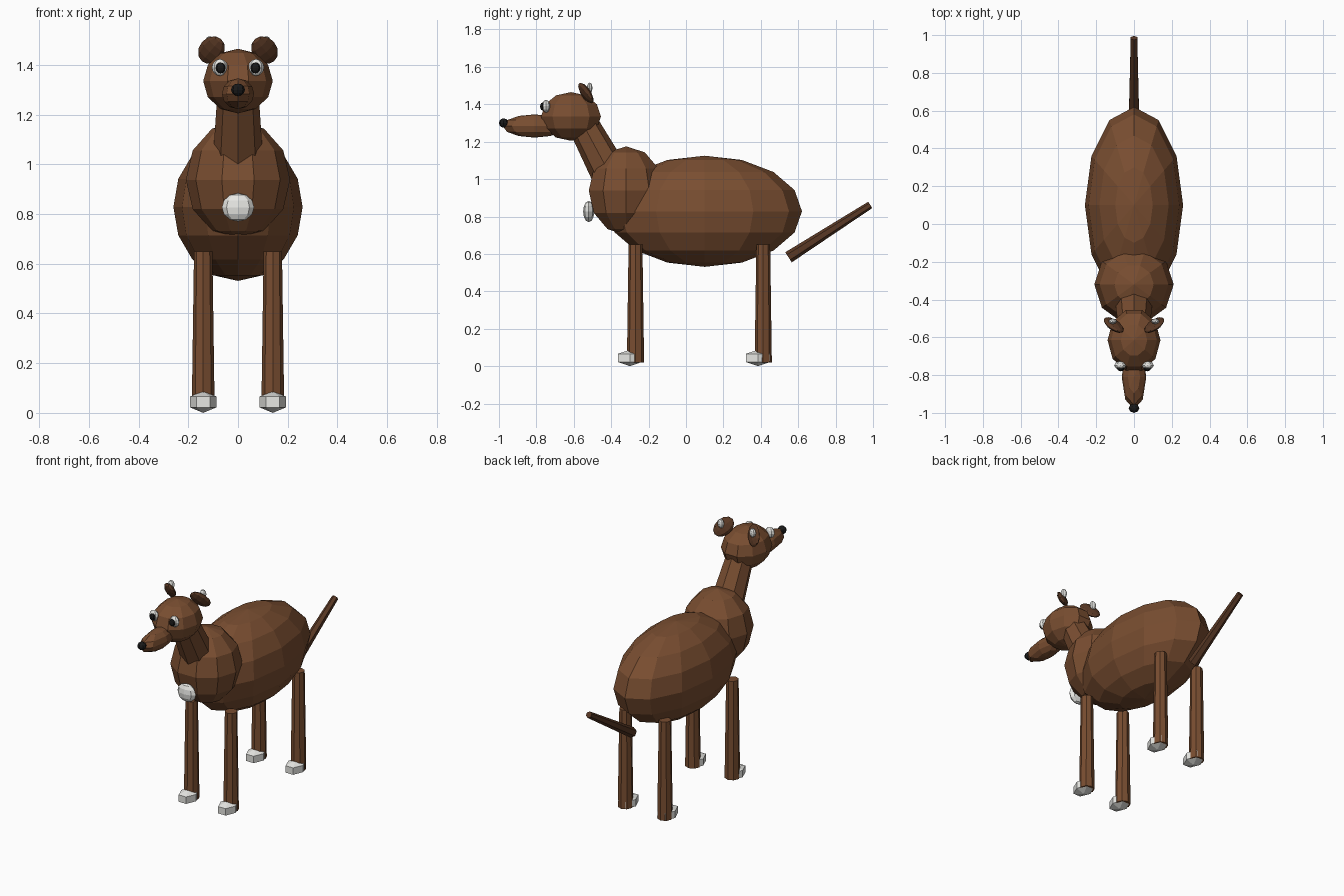
import bpy, bmesh
from math import radians, pi
from mathutils import Vector, Matrix, Euler

if "Cube" in bpy.data.objects:
    bpy.data.objects.remove(bpy.data.objects["Cube"])


def material(name, rgb):
    m = bpy.data.materials.new(name)
    m.diffuse_color = (*rgb, 1)
    m.use_nodes = True
    m.node_tree.nodes["Principled BSDF"].inputs["Base Color"].default_value = m.diffuse_color
    return m


BROWN = material("brown", (0.19, 0.075, 0.03))
DARK = material("dark_brown", (0.10, 0.04, 0.018))
WHITE = material("white", (0.8, 0.8, 0.77))
BLACK = material("black", (0.01, 0.01, 0.01))


def finish(name, bm, mat):
    mesh = bpy.data.meshes.new(name)
    bm.to_mesh(mesh)
    bm.free()
    mesh.materials.append(mat)
    ob = bpy.data.objects.new(name, mesh)
    bpy.context.collection.objects.link(ob)
    return ob


def ball(name, pos, radii, mat, segs=8, rings=6, rot=(0, 0, 0)):
    """Low-poly ellipsoid, poles along z, with corners on the x axis."""
    bm = bmesh.new()
    bmesh.ops.create_uvsphere(bm, u_segments=segs, v_segments=rings, radius=1)
    turn = Euler([radians(a) for a in rot]).to_matrix().to_4x4()
    bm.transform(Matrix.Translation(pos) @ turn @ Matrix.Diagonal((*radii, 1))
                 @ Matrix.Rotation(pi / 2, 4, 'Z'))
    return finish(name, bm, mat)


def rod(name, a, b, ra, rb, mat, segs=8):
    """Tapered cylinder from a to b."""
    a, b = Vector(a), Vector(b)
    bm = bmesh.new()
    bmesh.ops.create_cone(bm, cap_ends=True, segments=segs, radius1=ra,
                          radius2=rb, depth=(b - a).length)
    turn = Vector((0, 0, 1)).rotation_difference(b - a).to_matrix().to_4x4()
    bm.transform(Matrix.Translation((a + b) / 2) @ turn)
    return finish(name, bm, mat)


# Trunk, chest and neck
ball("body", (0, 0.10, 0.828), (0.26, 0.52, 0.297), BROWN, 12, 8)
ball("chest", (0, -0.32, 0.938), (0.21, 0.21, 0.237), BROWN, 10, 6)
ball("chest_patch", (0, -0.52, 0.827), (0.065, 0.03, 0.057), WHITE)
rod("neck", (0, -0.41, 1.033), (0, -0.57, 1.33), 0.10, 0.08, BROWN)

# Head, muzzle and nose
ball("head", (0, -0.615, 1.335), (0.14, 0.168, 0.13), BROWN, 10, 6)
ball("muzzle", (0, -0.81, 1.284), (0.065, 0.17, 0.062), BROWN)
ball("nose", (0, -0.975, 1.30), (0.028, 0.025, 0.025), BLACK)

# Paired parts
for side, s in (("right", 1), ("left", -1)):
    ball(f"{side}_eye", (s * 0.073, -0.748, 1.39), (0.032, 0.022, 0.034), WHITE)
    ball(f"{side}_pupil", (s * 0.07, -0.766, 1.388), (0.02, 0.014, 0.022), BLACK)
    ball(f"{side}_ear", (s * 0.107, -0.535, 1.46), (0.05, 0.02, 0.07), DARK,
         rot=(33, -40 * s, 0))
    ball(f"{side}_ear_patch", (s * 0.113, -0.515, 1.487), (0.022, 0.015, 0.029),
         WHITE)
    for end, y, hoof_y in (("front", -0.27, -0.30), ("back", 0.413, 0.385)):
        rod(f"{side}_{end}_leg", (s * 0.14, y, 0.02), (s * 0.14, y, 0.65),
            0.046, 0.037, BROWN)
        ball(f"{side}_{end}_hoof", (s * 0.14, hoof_y, 0.044),
             (0.061, 0.085, 0.044), WHITE, 6, 3)

# Tail
rod("tail", (0, 0.548, 0.582), (0, 0.985, 0.862), 0.032, 0.02, DARK, 6)
